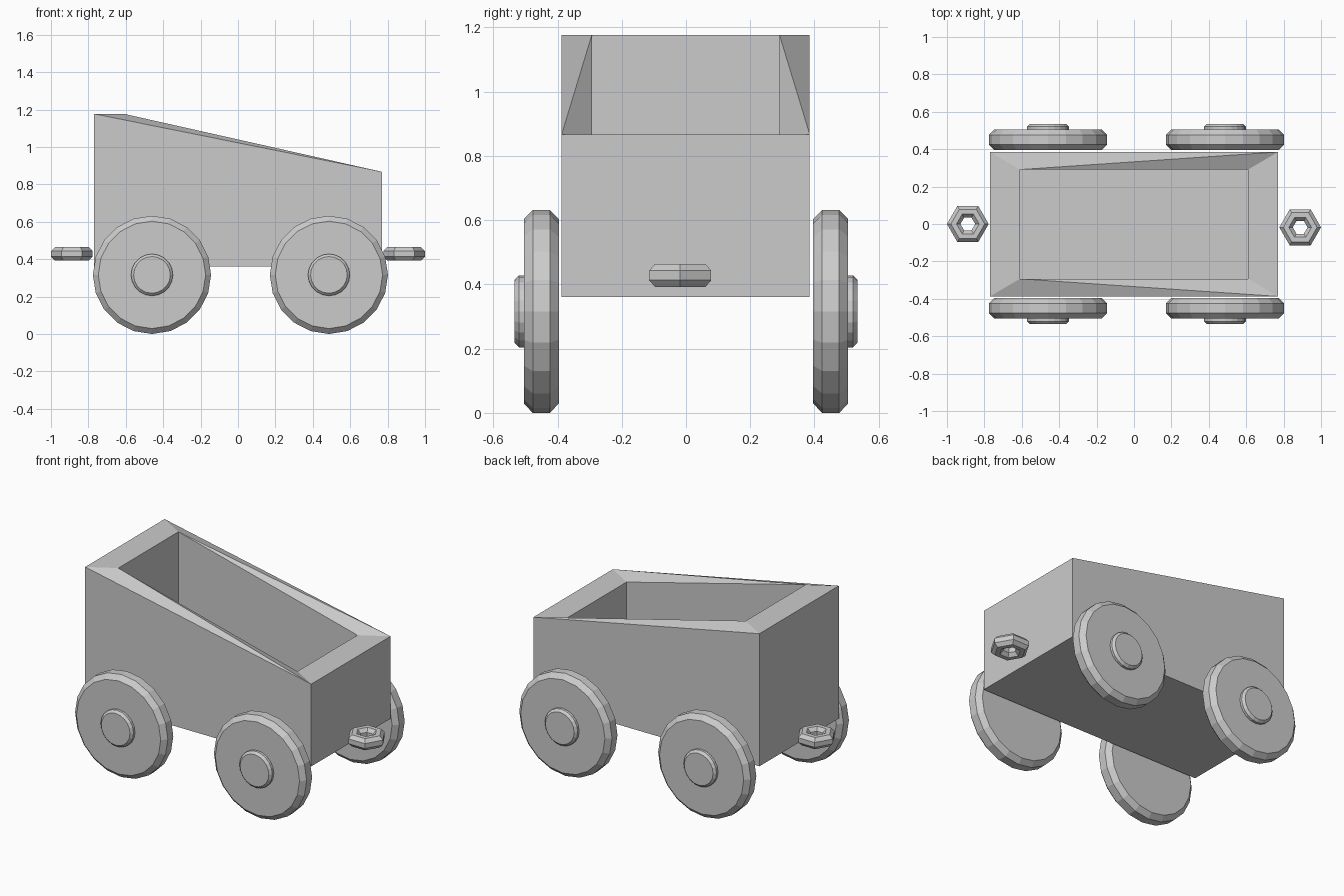
import bpy, bmesh
from math import cos, sin, pi

if "Cube" in bpy.data.objects:
    bpy.data.objects.remove(bpy.data.objects["Cube"])


def make_object(name, verts, faces):
    mesh = bpy.data.meshes.new(name)
    mesh.from_pydata(verts, [], faces)
    bm = bmesh.new()
    bm.from_mesh(mesh)
    bmesh.ops.recalc_face_normals(bm, faces=bm.faces)
    bm.to_mesh(mesh)
    bm.free()
    obj = bpy.data.objects.new(name, mesh)
    bpy.context.collection.objects.link(obj)
    return obj


def lathe(name, profile, sides, place, closed_loop=False):
    """Revolve (radius, height) points; place maps local (a, b, height) to world."""
    n = len(profile)
    verts = [place(r * cos(2 * pi * i / sides), r * sin(2 * pi * i / sides), h)
             for r, h in profile for i in range(sides)]
    faces = []
    for k in range(n if closed_loop else n - 1):
        a, b = k * sides, (k + 1) % n * sides
        for i in range(sides):
            j = (i + 1) % sides
            faces.append((a + i, a + j, b + j, b + i))
    if not closed_loop:
        faces += [tuple(range(sides)), tuple(range((n - 1) * sides, n * sides))]
    return make_object(name, verts, faces)


# Open tub: outer shell, sloping rim, recessed floor
def loop(hx, hy, z_left, z_right):
    cy = -0.001
    return [(-hx, cy - hy, z_left), (hx, cy - hy, z_right),
            (hx, cy + hy, z_right), (-hx, cy + hy, z_left)]


OX, OY, IX, IY = 0.77, 0.386, 0.61, 0.292
HIGH, LOW = 1.177, 0.867
verts = (loop(OX, OY, 0.36, 0.36) + loop(OX, OY, HIGH, LOW)
         + loop(IX, IY, HIGH, LOW) + loop(IX, IY, 0.46, 0.46))
faces = [(0, 1, 2, 3), (12, 13, 14, 15)]
for i in range(4):
    j = (i + 1) % 4
    faces += [(i, j, 4 + j, 4 + i), (8 + i, 8 + j, 12 + j, 12 + i)]
# Rim: flat ends, side strips folded from high inner corner to low outer corner
faces += [(5, 6, 10, 9), (7, 4, 8, 11),
          (4, 5, 8), (5, 9, 8), (7, 11, 6), (6, 11, 10)]
make_object("cart_tub", verts, faces)

# Wheels with raised hubs
R = 0.316
wheel_profile = [(R - 0.029, 0.396), (R, 0.424), (R, 0.477), (R - 0.029, 0.505)]
hub_profile = [(0.112, 0.495), (0.112, 0.520), (0.098, 0.534)]
for end, cx in (("left", -0.46), ("right", 0.486)):
    for side, s in (("front", -1), ("back", 1)):
        def place(a, b, h, cx=cx, s=s):
            return (cx + a, s * h, R + b)
        lathe(f"{side}_{end}_wheel", wheel_profile, 20, place)
        lathe(f"{side}_{end}_hub", hub_profile, 20, place)

# Hexagonal coupling rings at both ends
ring_profile = [(0.0755 + 0.039 * cos(pi / 8 + k * pi / 4),
                 0.039 * sin(pi / 8 + k * pi / 4)) for k in range(8)]
for end, cx, cy in (("left", -0.8885, 0.0), ("right", 0.8885, -0.018)):
    lathe(f"{end}_coupling_ring", ring_profile, 6,
          lambda a, b, h, cx=cx, cy=cy: (cx + a, cy + b, 0.428 + h), True)
